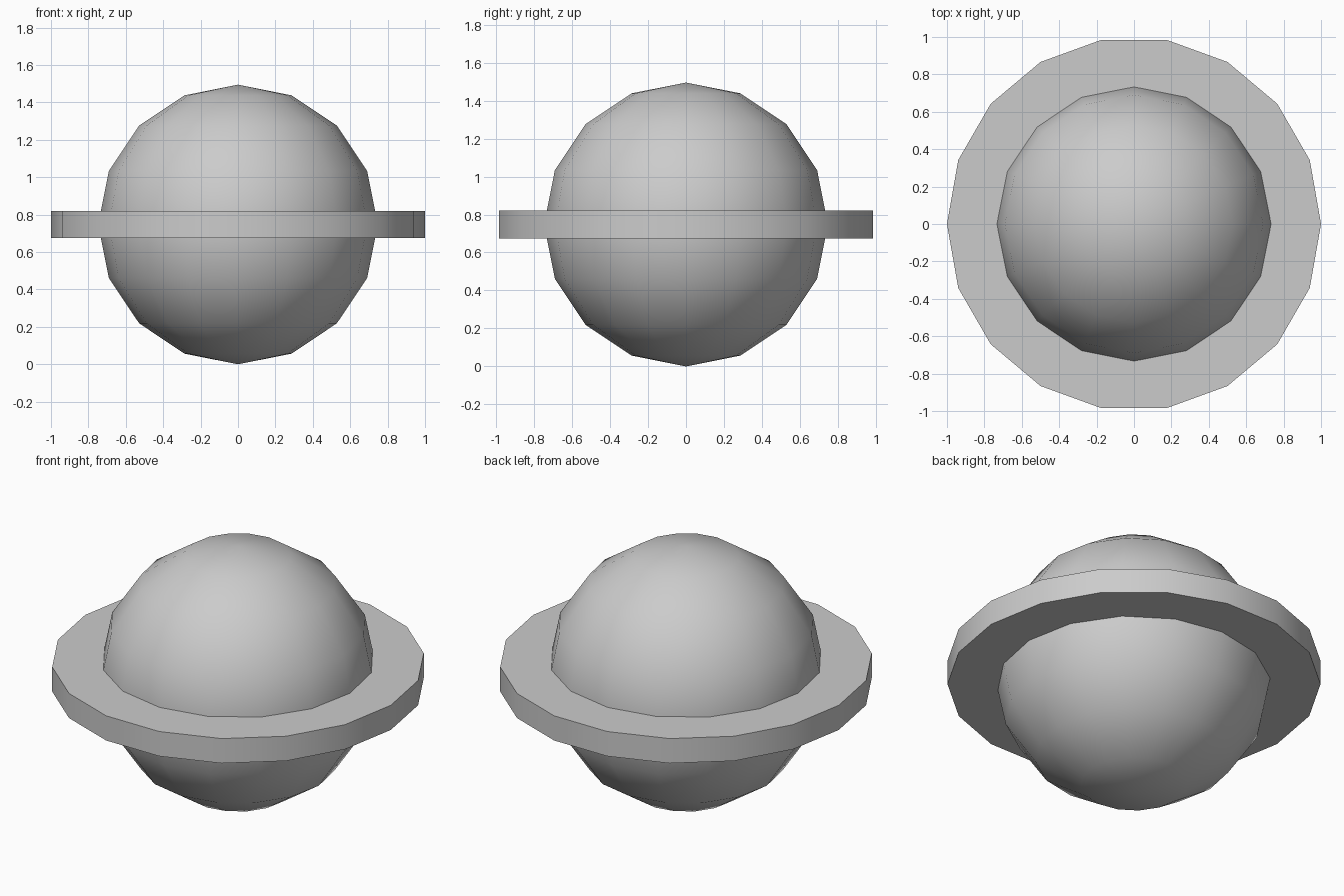
import bpy, math

if "Cube" in bpy.data.objects:
    bpy.data.objects.remove(bpy.data.objects["Cube"])

R = 0.7475  # globe radius, also the height of its centre

# Globe: low-poly sphere, smooth shaded
bpy.ops.mesh.primitive_uv_sphere_add(segments=16, ring_count=8, radius=R, location=(0, 0, R))
globe = bpy.context.object
globe.name = "globe"
bpy.ops.object.shade_smooth()

# Flat 18-sided ring around the equator, corners on the x axis
bpy.ops.mesh.primitive_cylinder_add(vertices=18, radius=1.0, depth=0.146,
                                    location=(0, 0, R), rotation=(0, 0, math.pi / 2))
ring = bpy.context.object
ring.name = "equator_ring"
bpy.ops.object.shade_smooth_by_angle(angle=math.radians(30))
